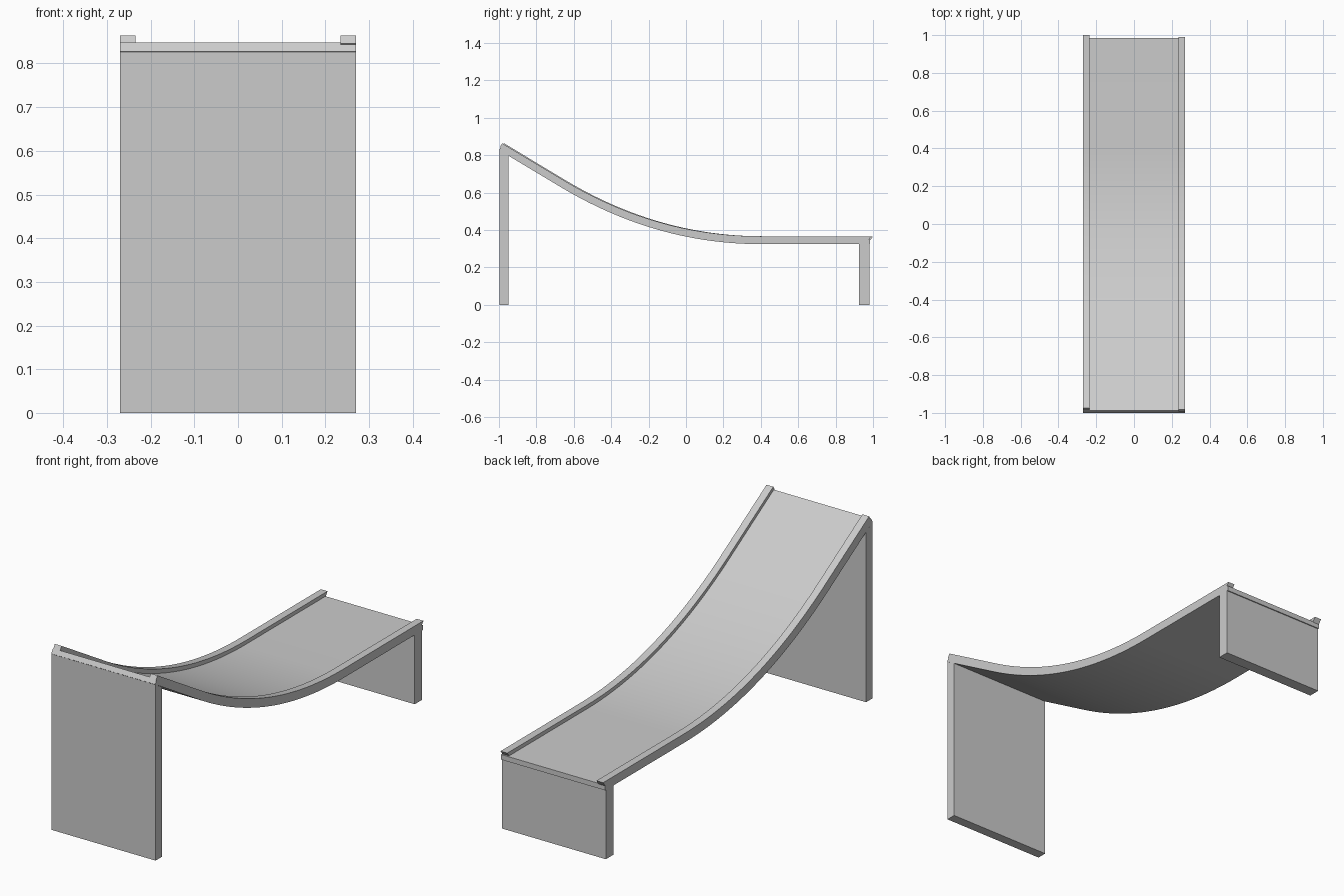
import bpy, bmesh
from mathutils import Vector

cube = bpy.data.objects.get("Cube")
if cube:
    bpy.data.objects.remove(cube, do_unlink=True)

# Single plain finish
grey = bpy.data.materials.new("light grey")
grey.use_nodes = True
colour = (0.6, 0.6, 0.6, 1)
grey.diffuse_color = colour
grey.node_tree.nodes["Principled BSDF"].inputs["Base Color"].default_value = colour

HALF_WIDTH = 0.27
RAIL_WIDTH = 0.035
RAIL_HEIGHT = 0.018
THICKNESS = 0.042


def slide_path(end_y, steps=28):
    """Straight slope, smooth bend, flat run-out, as (y, z) points."""
    a, b, c = Vector((-0.65, 0.667)), Vector((-0.15, 0.367)), Vector((0.4, 0.367))
    bend = []
    for i in range(steps + 1):
        t = i / steps
        bend.append(a * (1 - t) ** 2 + b * 2 * t * (1 - t) + c * t * t)
    return [Vector((-0.978, 0.864))] + bend + [Vector((end_y, 0.367))]


def lowered(path, depth):
    """Offset the path at right angles, downwards."""
    result = []
    for i, p in enumerate(path):
        d = (path[min(i + 1, len(path) - 1)] - path[max(i - 1, 0)]).normalized()
        result.append(p + Vector((d.y, -d.x)) * depth)
    return result


def extrude_profile(name, profile, x0, x1):
    """Sweep a closed (y, z) profile across x."""
    bm = bmesh.new()
    face = bm.faces.new([bm.verts.new((x0, p[0], p[1])) for p in profile])
    swept = bmesh.ops.extrude_face_region(bm, geom=[face])
    moved = [v for v in swept["geom"] if isinstance(v, bmesh.types.BMVert)]
    bmesh.ops.translate(bm, verts=moved, vec=(x1 - x0, 0, 0))
    bmesh.ops.recalc_face_normals(bm, faces=bm.faces[:])
    mesh = bpy.data.meshes.new(name)
    bm.to_mesh(mesh)
    bm.free()
    mesh.materials.append(grey)
    obj = bpy.data.objects.new(name, mesh)
    bpy.context.collection.objects.link(obj)
    bpy.ops.object.select_all(action="DESELECT")
    obj.select_set(True)
    bpy.context.view_layer.objects.active = obj
    bpy.ops.object.shade_smooth_by_angle(angle=0.5)
    return obj


# Curved sliding deck
path = slide_path(0.985)
extrude_profile("slide_deck", lowered(path, RAIL_HEIGHT) + lowered(path, THICKNESS)[::-1],
                -HALF_WIDTH, HALF_WIDTH)

# Edge rails, slightly staggered lengthwise, with undercut lower ends
inner = HALF_WIDTH - RAIL_WIDTH
for name, x0, x1, shift, end in (("right_rail", -HALF_WIDTH, -inner, 0.005, 1.0),
                                 ("left_rail", inner, HALF_WIDTH, -0.005, 0.99)):
    top = slide_path(end - shift)
    bottom = lowered(top, RAIL_HEIGHT + 0.003)
    bottom[-1].x -= 0.015
    profile = [p + Vector((shift, 0)) for p in top + bottom[::-1]]
    extrude_profile(name, profile, x0, x1)

# Full-width panel legs meeting the underside of the deck
extrude_profile("tall_front_leg", [(-0.997, 0), (-0.95, 0), (-0.95, 0.798), (-0.997, 0.826)],
                -HALF_WIDTH, HALF_WIDTH)
extrude_profile("short_back_leg", [(0.925, 0), (0.98, 0), (0.98, 0.325), (0.925, 0.325)],
                -HALF_WIDTH, HALF_WIDTH)
